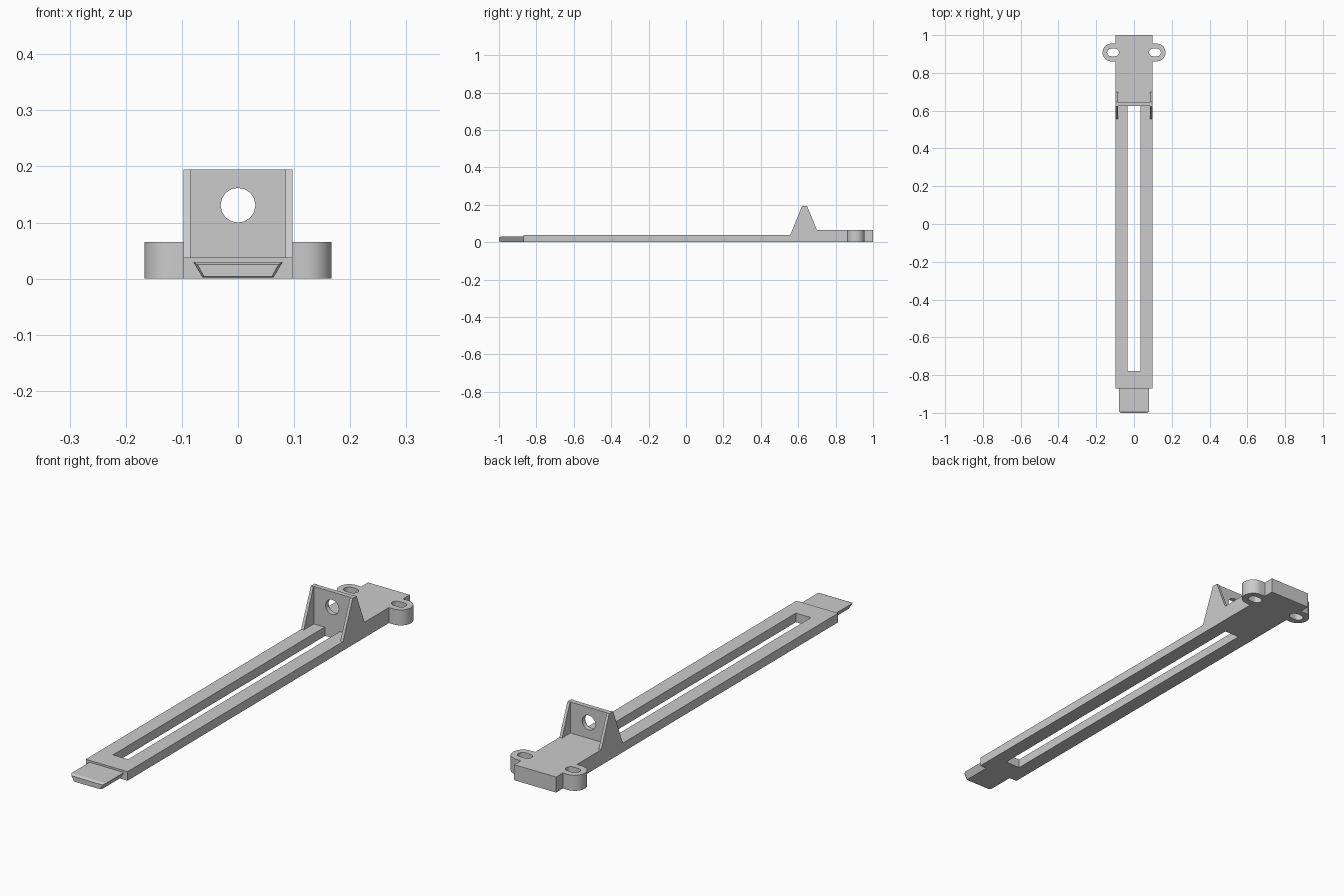
import bpy
import bmesh
import math
from mathutils import Vector

if "Cube" in bpy.data.objects:
    bpy.data.objects.remove(bpy.data.objects["Cube"], do_unlink=True)

grey = bpy.data.materials.new("light_grey")
grey.use_nodes = True
grey.diffuse_color = (0.6, 0.6, 0.6, 1)
grey.node_tree.nodes["Principled BSDF"].inputs["Base Color"].default_value = (0.6, 0.6, 0.6, 1)

HALF = 0.097        # half width of the rail
RAIL_TOP = 0.038
BLOCK_TOP = 0.065
STEP = 0.63         # where the rail meets the thick block
WALL_TOP = 0.195
EAR_Y = 0.908


def prism(name, points, axis, low, high):
    """Extrude a flat outline along an axis from low to high."""
    place = {"X": lambda a, b, d: (d, a, b),
             "Y": lambda a, b, d: (a, d, b),
             "Z": lambda a, b, d: (a, b, d)}[axis]
    bm = bmesh.new()
    face = bm.faces.new([bm.verts.new(place(a, b, low)) for a, b in points])
    moved = bmesh.ops.extrude_face_region(bm, geom=[face])["geom"]
    shift = Vector(place(0, 0, high - low))
    bmesh.ops.translate(bm, vec=shift, verts=[v for v in moved if isinstance(v, bmesh.types.BMVert)])
    bmesh.ops.recalc_face_normals(bm, faces=bm.faces)
    mesh = bpy.data.meshes.new(name)
    bm.to_mesh(mesh)
    bm.free()
    mesh.materials.append(grey)
    obj = bpy.data.objects.new(name, mesh)
    bpy.context.collection.objects.link(obj)
    return obj


def box_outline(a0, a1, b0, b1):
    return [(a0, b0), (a1, b0), (a1, b1), (a0, b1)]


def arc(cx, cy, radius, start, end, steps):
    angles = [math.radians(start + (end - start) * i / steps) for i in range(steps + 1)]
    return [(cx + radius * math.cos(t), cy + radius * math.sin(t)) for t in angles]


def cut(obj, cutter):
    mod = obj.modifiers.new("cut", "BOOLEAN")
    mod.operation = "DIFFERENCE"
    mod.solver = "EXACT"
    mod.object = cutter
    bpy.context.view_layer.objects.active = obj
    bpy.ops.object.modifier_apply(modifier=mod.name)


def smooth(obj):
    bpy.ops.object.select_all(action="DESELECT")
    obj.select_set(True)
    bpy.context.view_layer.objects.active = obj
    bpy.ops.object.shade_smooth_by_angle(angle=math.radians(30))


cutters = []

# Rail and thick block, as one stepped side profile with a long slot
base = prism("slotted_base", [(-0.87, 0), (1, 0), (1, BLOCK_TOP), (STEP, BLOCK_TOP),
                              (STEP, RAIL_TOP), (-0.87, RAIL_TOP)], "X", -HALF, HALF)
slot = prism("rail_slot_cutter", box_outline(-0.035, 0.035, -0.778, STEP - 0.002), "Z", -0.1, 0.3)
cut(base, slot)
cutters.append(slot)

# Mounting ears with oblong screw holes
for side, label in ((1, "left"), (-1, "right")):
    outline = [(HALF, EAR_Y - 0.047)] + arc(0.12, EAR_Y, 0.047, -90, 90, 20) + [(HALF, EAR_Y + 0.047)]
    hole = arc(0.122, EAR_Y, 0.02, -90, 90, 10) + arc(0.1, EAR_Y, 0.02, 90, 270, 10)
    ear = prism(label + "_mounting_ear", [(side * x, y) for x, y in outline], "Z", 0, BLOCK_TOP)
    cutter = prism(label + "_ear_cutter", [(side * x, y) for x, y in hole], "Z", -0.1, 0.2)
    cut(ear, cutter)
    cut(base, cutter)
    cutters.append(cutter)
    smooth(ear)
    # Tapered side gusset standing over the step
    prism(label + "_gusset", [(0.557, RAIL_TOP), (STEP, RAIL_TOP), (STEP, BLOCK_TOP), (0.7, BLOCK_TOP),
                              (0.647, WALL_TOP), (0.621, WALL_TOP)], "X", side * 0.085, side * HALF)

# Upright plate with a round hole
plate = prism("upright_plate", box_outline(-0.085, 0.085, RAIL_TOP, WALL_TOP), "Y", 0.624, 0.644)
bore = prism("plate_hole_cutter", arc(0, 0.131, 0.031, 0, 360 - 22.5, 15), "Y", 0.5, 0.8)
cut(plate, bore)
cutters.append(bore)
smooth(plate)

# Dovetail tongue, narrower below, with its front end tapered in
tongue = prism("dovetail_tongue", [(-0.063, 0.002), (0.063, 0.002), (0.08, 0.03), (-0.08, 0.03)],
               "Y", -0.99, -0.87)
bm = bmesh.new()
bm.from_mesh(tongue.data)
front = min(bm.faces, key=lambda f: f.calc_center_median().y)
tip = bmesh.ops.extrude_face_region(bm, geom=[front])["geom"]
for v in (g for g in tip if isinstance(g, bmesh.types.BMVert)):
    v.co.y = -1
    if v.co.z > 0.02:
        v.co.z -= 0.005
        v.co.x *= 0.9
    else:
        v.co.z += 0.002
        v.co.x *= 0.96
bmesh.ops.delete(bm, geom=[front], context="FACES_ONLY")
bmesh.ops.recalc_face_normals(bm, faces=bm.faces)
bm.to_mesh(tongue.data)
bm.free()

for cutter in cutters:
    bpy.data.objects.remove(cutter, do_unlink=True)
